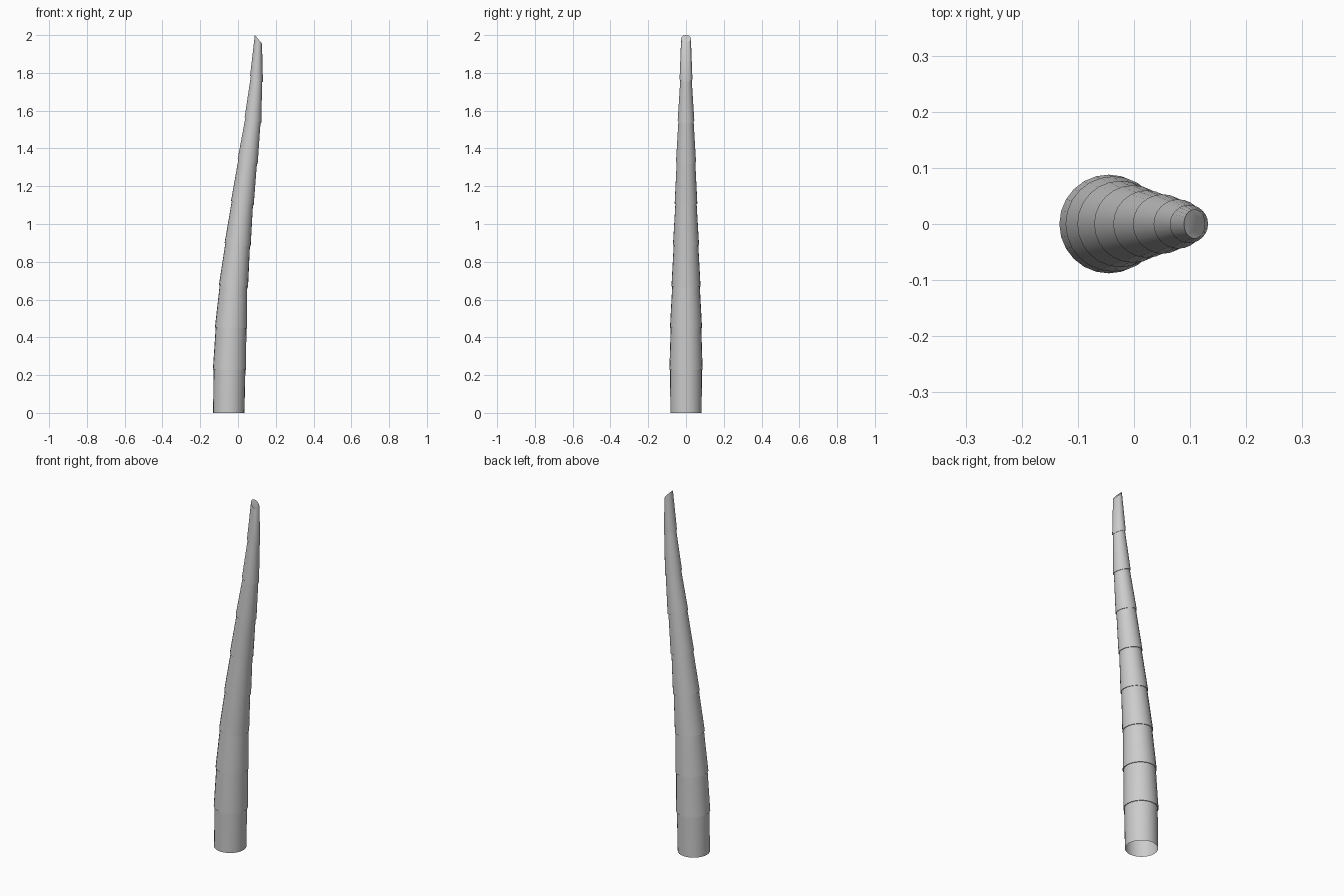
import bpy, bmesh, math

if "Cube" in bpy.data.objects:
    bpy.data.objects.remove(bpy.data.objects["Cube"])

SIDES = 24
# joints along the trunk: centre x, centre z, radius, slope of the ring (drop per x)
JOINTS = [
    (-0.049, 0.000, 0.083, 0.00),
    (-0.045, 0.228, 0.088, 0.02),
    (-0.037, 0.450, 0.085, 0.04),
    (-0.024, 0.671, 0.077, 0.08),
    (-0.002, 0.890, 0.069, 0.13),
    (0.023, 1.110, 0.060, 0.19),
    (0.051, 1.330, 0.053, 0.25),
    (0.079, 1.548, 0.044, 0.36),
    (0.098, 1.768, 0.034, 0.50),
    (0.108, 1.978, 0.019, 1.20),
]


def ring(bm, x, z, rx, ry, slope):
    verts = []
    for i in range(SIDES):
        a = 2 * math.pi * i / SIDES
        dx = rx * math.cos(a)
        verts.append(bm.verts.new((x + dx, ry * math.sin(a), z - slope * dx)))
    return verts


def bridge(bm, lo, hi):
    for i in range(SIDES):
        j = (i + 1) % SIDES
        bm.faces.new((lo[i], lo[j], hi[j], hi[i]))


# one tapered sleeve per trunk segment, each overhanging the one below
bm = bmesh.new()
last = len(JOINTS) - 2
for k in range(last + 1):
    x0, z0, r0, s0 = JOINTS[k]
    x1, z1, r1, s1 = JOINTS[k + 1]
    low = ring(bm, x0, z0, r0, r0, s0)
    if k < last:
        r = r1 - 0.004
        high = ring(bm, x1, z1, r, r, s1)
    else:
        high = ring(bm, x1, z1, r1, 0.026, s1)
    bridge(bm, low, high)
    if k > 0:
        bridge(bm, below, low)   # narrow ledge under the sleeve
    below = high
bm.faces.new(below)              # slanted tip

mesh = bpy.data.meshes.new("trunk")
bm.to_mesh(mesh)
bm.free()
trunk = bpy.data.objects.new("trunk", mesh)
bpy.context.collection.objects.link(trunk)
bpy.context.view_layer.objects.active = trunk
trunk.select_set(True)
bpy.ops.object.shade_smooth_by_angle(angle=math.radians(50))
